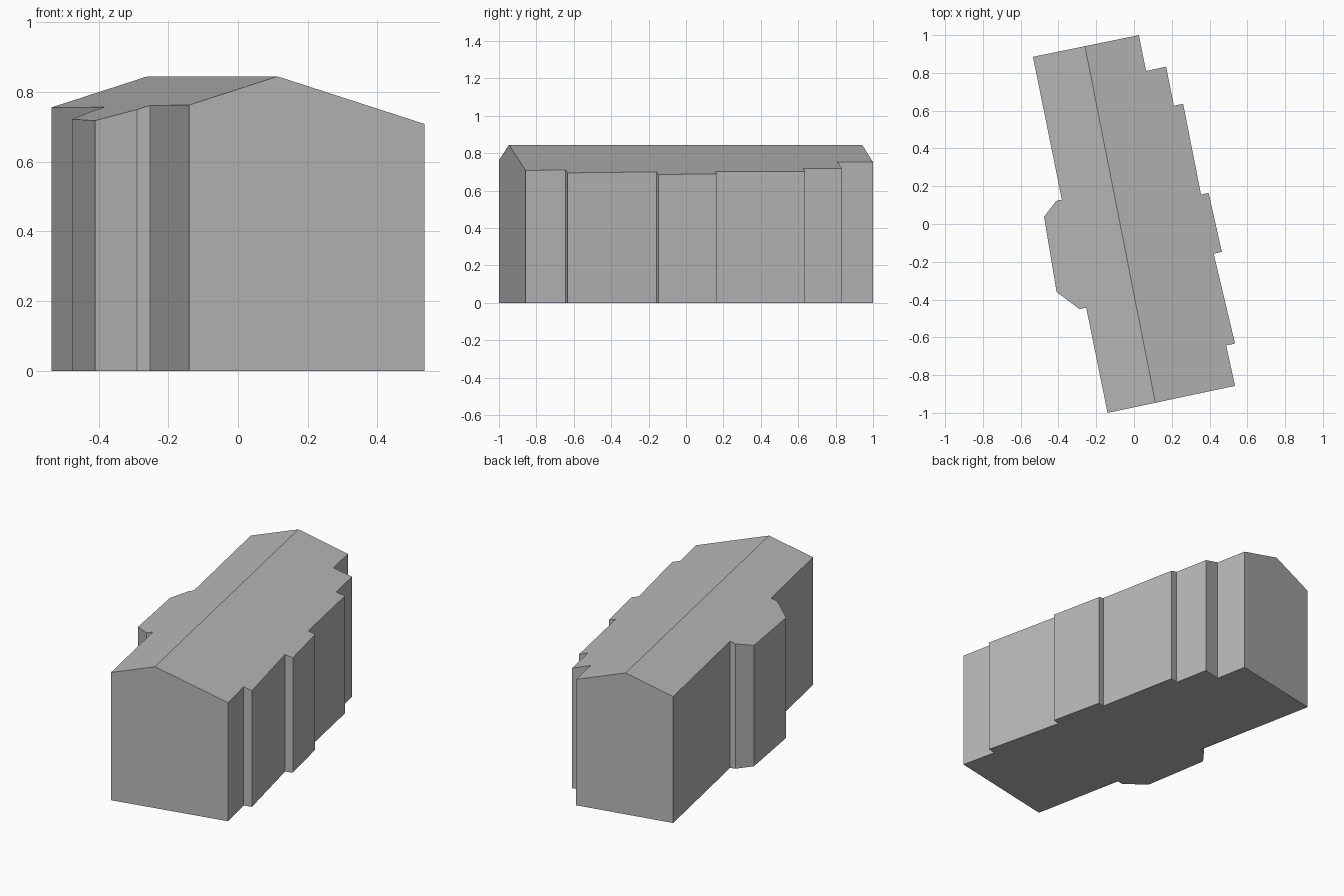
import bpy, bmesh
from mathutils import Vector

cube = bpy.data.objects.get("Cube")
if cube:
    bpy.data.objects.remove(cube, do_unlink=True)

RIDGE_HEIGHT = 0.845
ROOF_SLOPE = 0.317
RIDGE_FRONT = Vector((0.113, -0.945, 0))
RIDGE_BACK = Vector((-0.26, 0.943, 0))

# Footprint, anticlockwise from the front right corner
footprint = [
    (-0.14, -1.0), (0.535, -0.857),
    # stepped left wall
    (0.488, -0.643), (0.535, -0.633), (0.422, -0.158), (0.465, -0.147),
    (0.395, 0.165), (0.355, 0.156), (0.26, 0.637), (0.211, 0.626),
    (0.17, 0.833), (0.064, 0.81), (0.026, 1.0),
    # back wall, then the bay on the right wall
    (-0.535, 0.885), (-0.382, 0.129), (-0.412, 0.122), (-0.476, 0.038),
    (-0.41, -0.36), (-0.289, -0.45), (-0.253, -0.443),
]

# One flat wall and roof colour
grey = bpy.data.materials.new("light_grey")
grey.use_nodes = True
colour = (0.48, 0.48, 0.48, 1)
grey.diffuse_color = colour
grey.node_tree.nodes["Principled BSDF"].inputs["Base Color"].default_value = colour

# Floor split along the ridge line
along = (RIDGE_BACK - RIDGE_FRONT).normalized()
across = Vector((along.y, -along.x, 0))
bm = bmesh.new()
bm.faces.new([bm.verts.new((x, y, 0)) for x, y in footprint])
bmesh.ops.bisect_plane(bm, geom=bm.verts[:] + bm.edges[:] + bm.faces[:],
                       plane_co=RIDGE_FRONT, plane_no=across)

# Raise the walls and slope the top down from the ridge
raised = bmesh.ops.extrude_face_region(bm, geom=bm.faces[:], use_keep_orig=True)
for v in raised["geom"]:
    if isinstance(v, bmesh.types.BMVert):
        distance = abs((v.co - RIDGE_FRONT).dot(across))
        v.co.z = RIDGE_HEIGHT - ROOF_SLOPE * distance
bmesh.ops.recalc_face_normals(bm, faces=bm.faces[:])

mesh = bpy.data.meshes.new("building")
bm.to_mesh(mesh)
bm.free()
mesh.materials.append(grey)
building = bpy.data.objects.new("building", mesh)
bpy.context.collection.objects.link(building)
